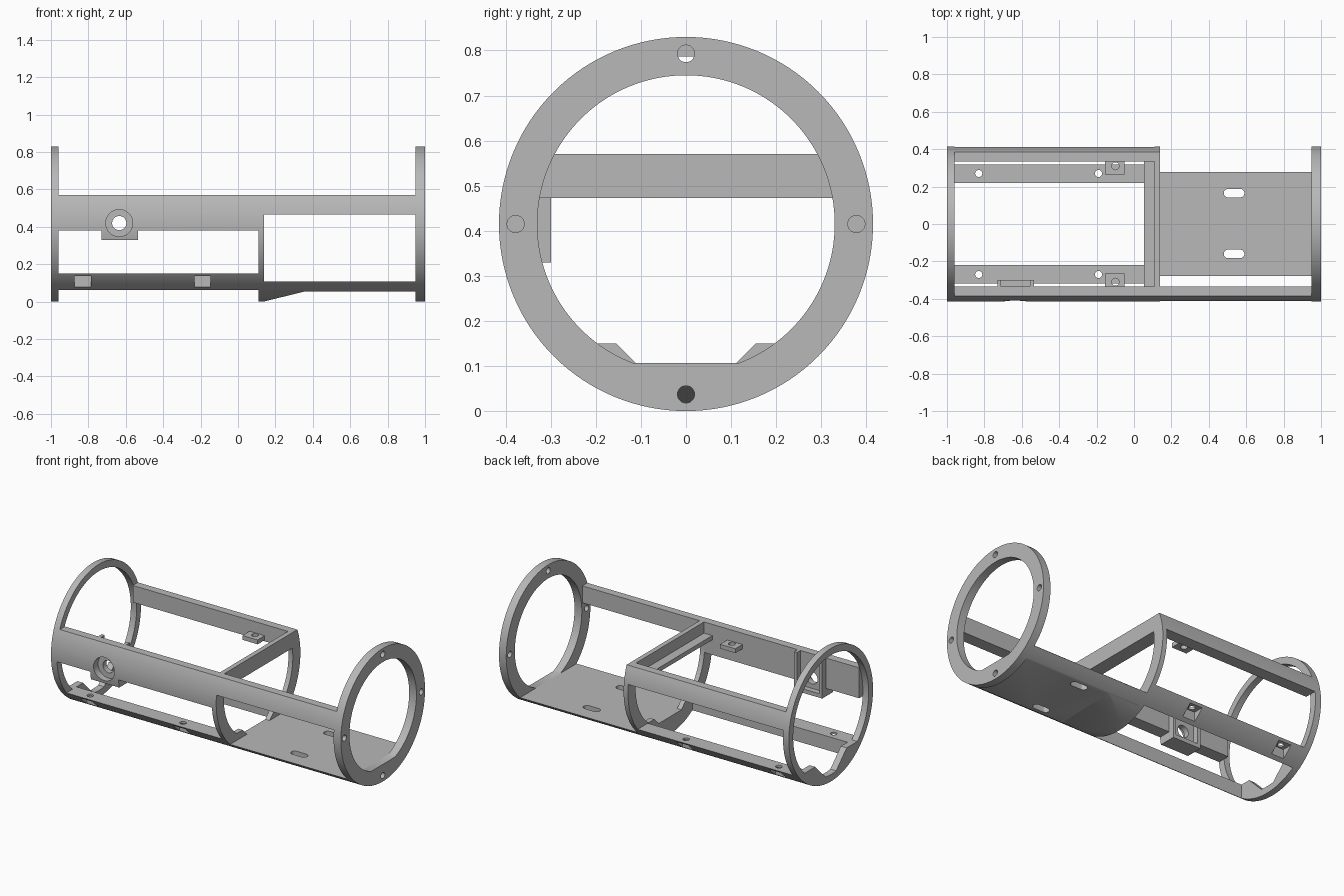
import bpy, bmesh, math
from mathutils import Vector, Matrix

if "Cube" in bpy.data.objects:
    bpy.data.objects.remove(bpy.data.objects["Cube"])

grey = bpy.data.materials.new("plain grey")
grey.use_nodes = True
grey.diffuse_color = (0.48, 0.48, 0.48, 1)
grey.node_tree.nodes["Principled BSDF"].inputs["Base Color"].default_value = (0.48, 0.48, 0.48, 1)

R = 0.415          # outer radius, also the height of the tube axis
FLOOR = 0.107      # top of the floor plate
RAIL_TOP = 0.57
INSIDE = 0.335     # flat inner side of the upper rails


def add(name, bm):
    bmesh.ops.recalc_face_normals(bm, faces=bm.faces)
    mesh = bpy.data.meshes.new(name)
    bm.to_mesh(mesh)
    bm.free()
    mesh.materials.append(grey)
    obj = bpy.data.objects.new(name, mesh)
    bpy.context.collection.objects.link(obj)
    return obj


def rod(axis, centre, radius, length, sides=32, name="cutter"):
    """Cylinder along one axis."""
    turn = {"X": Matrix.Rotation(math.pi / 2, 4, "Y"),
            "Y": Matrix.Rotation(math.pi / 2, 4, "X"), "Z": Matrix()}[axis]
    bm = bmesh.new()
    bmesh.ops.create_cone(bm, cap_ends=True, segments=sides, radius1=radius, radius2=radius,
                          depth=length, matrix=Matrix.Translation(centre) @ turn)
    return add(name, bm)


def tube_rod(x0, x1, radius, name="cutter"):
    return rod("X", ((x0 + x1) / 2, 0, R), radius, x1 - x0, 128, name)


def box(x, y, z, name="cutter"):
    bm = bmesh.new()
    bmesh.ops.create_cube(bm, size=1)
    for v in bm.verts:
        v.co = Vector([a[0] if c < 0 else a[1] for a, c in zip((x, y, z), v.co)])
    return add(name, bm)


def prism(points, offset, name="cutter"):
    """Flat outline pushed along an offset."""
    bm = bmesh.new()
    face = bm.faces.new([bm.verts.new(p) for p in points])
    moved = bmesh.ops.extrude_face_region(bm, geom=[face])["geom"]
    bmesh.ops.translate(bm, vec=offset, verts=[g for g in moved if isinstance(g, bmesh.types.BMVert)])
    return add(name, bm)


def combine(obj, operation, *others):
    for other in others:
        mod = obj.modifiers.new("combine", "BOOLEAN")
        mod.operation, mod.solver, mod.object = operation, "EXACT", other
        graph = bpy.context.evaluated_depsgraph_get()
        mesh = bpy.data.meshes.new_from_object(obj.evaluated_get(graph))
        obj.modifiers.clear()
        obj.data = mesh
        bpy.data.objects.remove(other)
    return obj


def cut(obj, *others):
    return combine(obj, "DIFFERENCE", *others)


def clip(obj):
    """Trim a part to the round outer skin."""
    return combine(obj, "INTERSECT", tube_rod(-1.2, 1.2, R))


# End rings
cut(tube_rod(-1, -0.96, R, "thin_end_ring"), tube_rod(-1.1, -0.9, 0.372))
opening = combine(tube_rod(0.9, 1.1, 0.33), "INTERSECT", box((0.8, 1.2), (-1, 1), (FLOOR, 1)))
bolt_ring = cut(tube_rod(0.95, 1, R, "bolt_ring"), opening)
for i in range(4):
    a = i * math.pi / 2
    cut(bolt_ring, rod("X", (0.97, 0.378 * math.cos(a), R + 0.378 * math.sin(a)), 0.019, 0.2))

# Middle half ring with crossbar and ledge
cut(tube_rod(0.11, 0.14, R, "middle_half_ring"), tube_rod(0, 0.3, 0.34),
    box((0, 0.3), (-1, 1), (RAIL_TOP, 1)))
clip(box((0.11, 0.14), (-INSIDE, INSIDE), (0.473, RAIL_TOP), "crossbar"))
box((0.053, 0.11), (-INSIDE, INSIDE), (0.473, 0.5), "crossbar_ledge")

# Floor plate with two rounded slots, and the ramp below it
floor = clip(box((0.11, 0.95), (-0.4, 0.4), (0.055, FLOOR), "floor_plate"))
for y in (-0.16, 0.165):
    cut(floor, box((0.503, 0.567), (y - 0.023, y + 0.023), (0, 0.2)),
        rod("Z", (0.503, y, 0.1), 0.023, 0.3), rod("Z", (0.567, y, 0.1), 0.023, 0.3))
clip(prism([(0.14, -0.3, 0.001), (0.36, -0.3, 0.055), (0.14, -0.3, 0.055)], (0, 0.6, 0), "floor_ramp"))

# Front upper rail: deep on one half, shallow on the other
front = clip(box((-0.96, 0.11), (-0.5, -INSIDE), (0.38, RAIL_TOP), "front_upper_rail"))
clip(box((0.11, 0.95), (-0.5, -INSIDE), (0.465, RAIL_TOP), "front_upper_rail_extension"))
clip(box((-0.96, 0.11), (INSIDE, 0.5), (0.465, RAIL_TOP), "back_upper_rail"))

# Socket bracket on the front rail, with a counterbored hole
socket = clip(box((-0.73, -0.535), (-0.5, -0.3), (0.33, RAIL_TOP), "socket_bracket"))
cut(socket, box((-0.71, -0.555), (-INSIDE, 0), (0.355, 0.7)))
for part in (front, socket):
    cut(part, rod("Y", (-0.635, -0.415, 0.42), 0.072, 0.09, 48),
        rod("Y", (-0.635, -0.4, 0.42), 0.038, 0.4))

for side, s in (("front", -1), ("back", 1)):
    def span(a, b):
        return tuple(sorted((s * a, s * b)))

    # Lower rails with screw holes and nut pockets
    rail = clip(box((-0.96, 0.11), span(0.22, 0.5), (0, 0.15), side + "_lower_rail"))
    for x in (-0.83, -0.19):
        cut(rail, box((x - 0.043, x + 0.043), span(0.243, 0.5), (-0.1, 0.137)),
            rod("Z", (x, s * 0.27, 0.1), 0.019, 0.3))

    # Screw pads on the upper rails
    pad = box((-0.155, -0.05), span(0.265, 0.345), (0.473, 0.5), side + "_screw_pad")
    cut(pad, rod("Z", (-0.1, s * 0.31, 0.48), 0.02, 0.2))

    # Sloped feet joining the lower rails to the rings
    for x0, x1, label in ((-1, -0.96, "end"), (0.11, 0.14, "middle")):
        outline = [(0.05, 0.045), (0.155, 0.15), (0.4, 0.15), (0.4, 0), (0.05, 0)]
        clip(prism([(x0, s * y, z) for y, z in outline], (x1 - x0, 0, 0), f"{side}_{label}_foot"))

# Smooth round skins, crisp edges
for obj in bpy.context.scene.objects:
    obj.select_set(obj.type == "MESH")
    if obj.type == "MESH":
        bpy.context.view_layer.objects.active = obj
bpy.ops.object.shade_smooth_by_angle(angle=math.radians(30))
